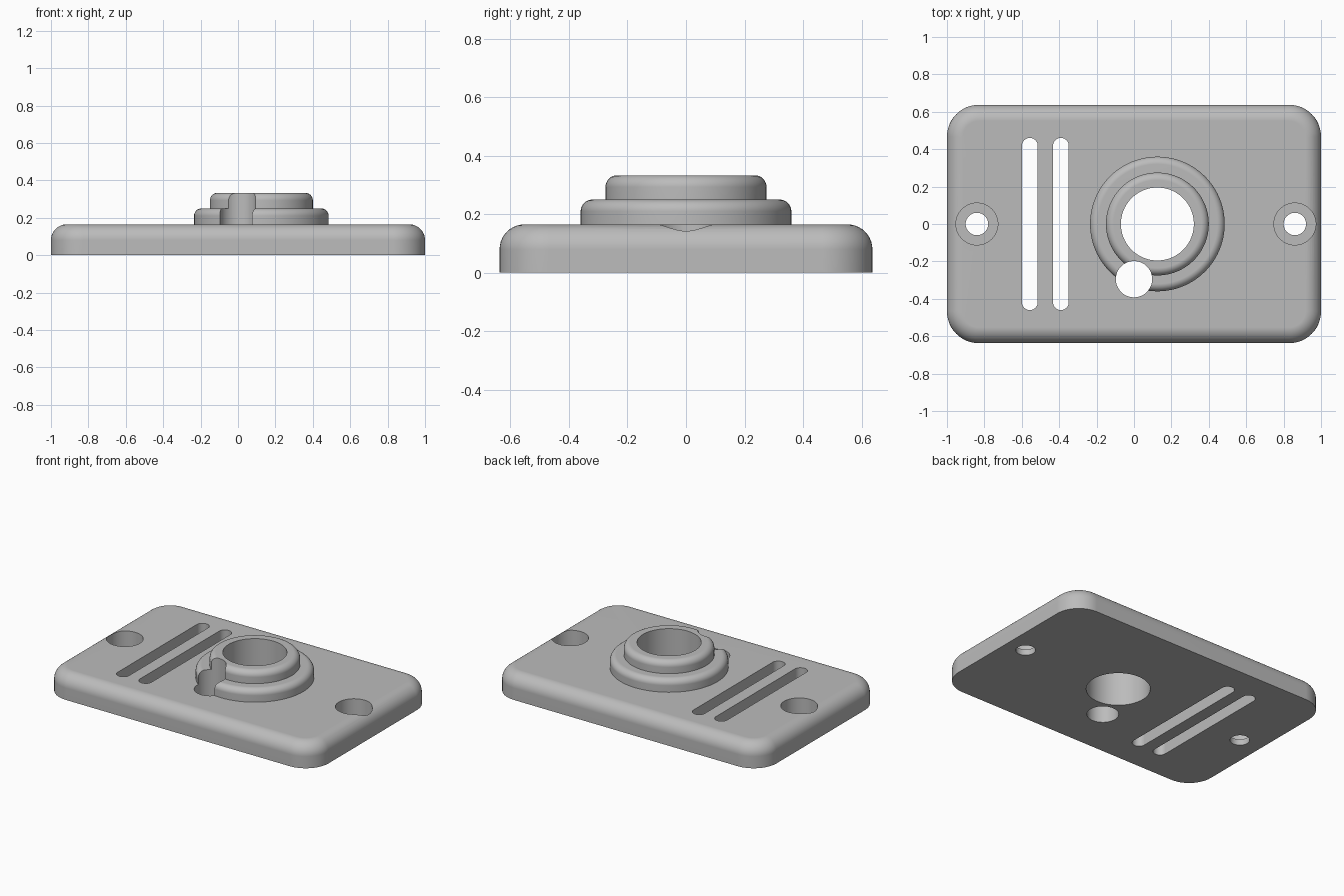
import bpy, bmesh, math
from mathutils import Matrix, Vector

if "Cube" in bpy.data.objects:
    bpy.data.objects.remove(bpy.data.objects["Cube"], do_unlink=True)

HALF_X, HALF_Y, PLATE_H = 1.0, 0.637, 0.165
COLLAR_X = 0.125

grey = bpy.data.materials.new("plain grey")
grey.use_nodes = True
colour = (0.5, 0.5, 0.5, 1)
grey.diffuse_color = colour
grey.node_tree.nodes["Principled BSDF"].inputs["Base Color"].default_value = colour


def to_object(bm, name):
    bmesh.ops.recalc_face_normals(bm, faces=bm.faces)
    mesh = bpy.data.meshes.new(name)
    bm.to_mesh(mesh)
    bm.free()
    mesh.materials.append(grey)
    obj = bpy.data.objects.new(name, mesh)
    bpy.context.collection.objects.link(obj)
    return obj


def round_edges(bm, edges, radius, segments):
    bmesh.ops.bevel(bm, geom=edges, offset=radius, segments=segments,
                    profile=0.5, affect='EDGES', clamp_overlap=True)


def cylinder(name, x, y, radius, bottom, top, fillet=0):
    bm = bmesh.new()
    place = Matrix.Translation((x, y, (bottom + top) / 2))
    bmesh.ops.create_cone(bm, cap_ends=True, segments=96, radius1=radius,
                          radius2=radius, depth=top - bottom, matrix=place)
    if fillet:
        rim = [e for e in bm.edges if all(v.co.z > top - 1e-4 for v in e.verts)]
        round_edges(bm, rim, fillet, 8)
    return to_object(bm, name)


def rounded_box(name, x, half_x, half_y, bottom, top, corner, fillet=0):
    bm = bmesh.new()
    place = (Matrix.Translation((x, 0, (bottom + top) / 2))
             @ Matrix.Diagonal((half_x * 2, half_y * 2, top - bottom, 1)))
    bmesh.ops.create_cube(bm, size=1, matrix=place)
    upright = [e for e in bm.edges
               if abs(e.verts[0].co.z - e.verts[1].co.z) > 1e-4]
    round_edges(bm, upright, corner, 12)
    if fillet:
        rim = [e for e in bm.edges if all(v.co.z > top - 1e-4 for v in e.verts)]
        round_edges(bm, rim, fillet, 10)
    return to_object(bm, name)


def combine(target, tool, operation):
    mod = target.modifiers.new(operation.lower(), 'BOOLEAN')
    mod.operation, mod.object, mod.solver = operation, tool, 'EXACT'
    bpy.context.view_layer.objects.active = target
    bpy.ops.object.modifier_apply(modifier=mod.name)
    bpy.data.objects.remove(tool, do_unlink=True)


# Plate with rounded corners and a soft top edge
body = rounded_box("base_plate", 0, HALF_X, HALF_Y, 0, PLATE_H, 0.17, 0.085)

# Two stepped collars
combine(body, cylinder("lower_collar", COLLAR_X, 0, 0.36, 0.1, 0.25, 0.04), 'UNION')
combine(body, cylinder("upper_collar", COLLAR_X, 0, 0.275, 0.12, 0.333, 0.04), 'UNION')

# Central bore and the smaller hole clipping the collar edge
combine(body, cylinder("bore", COLLAR_X, 0, 0.195, -0.1, 0.5), 'DIFFERENCE')
combine(body, cylinder("side_hole", 0, -0.295, 0.097, -0.1, 0.5), 'DIFFERENCE')

# Counterbored screw holes
for x in (-0.84, 0.86):
    combine(body, cylinder("screw_hole", x, 0, 0.06, -0.1, 0.3), 'DIFFERENCE')
    combine(body, cylinder("counterbore", x, 0, 0.112, 0.04, 0.3), 'DIFFERENCE')

# Pair of long slots
for x in (-0.557, -0.391):
    combine(body, rounded_box("slot", x, 0.042, 0.46, -0.1, 0.3, 0.0415), 'DIFFERENCE')

# Smooth shading that keeps the hard edges
bpy.ops.object.select_all(action='DESELECT')
body.select_set(True)
bpy.context.view_layer.objects.active = body
bpy.ops.object.shade_smooth_by_angle(angle=math.radians(30))
weighted = body.modifiers.new("weighted_normals", 'WEIGHTED_NORMAL')
weighted.keep_sharp = True
